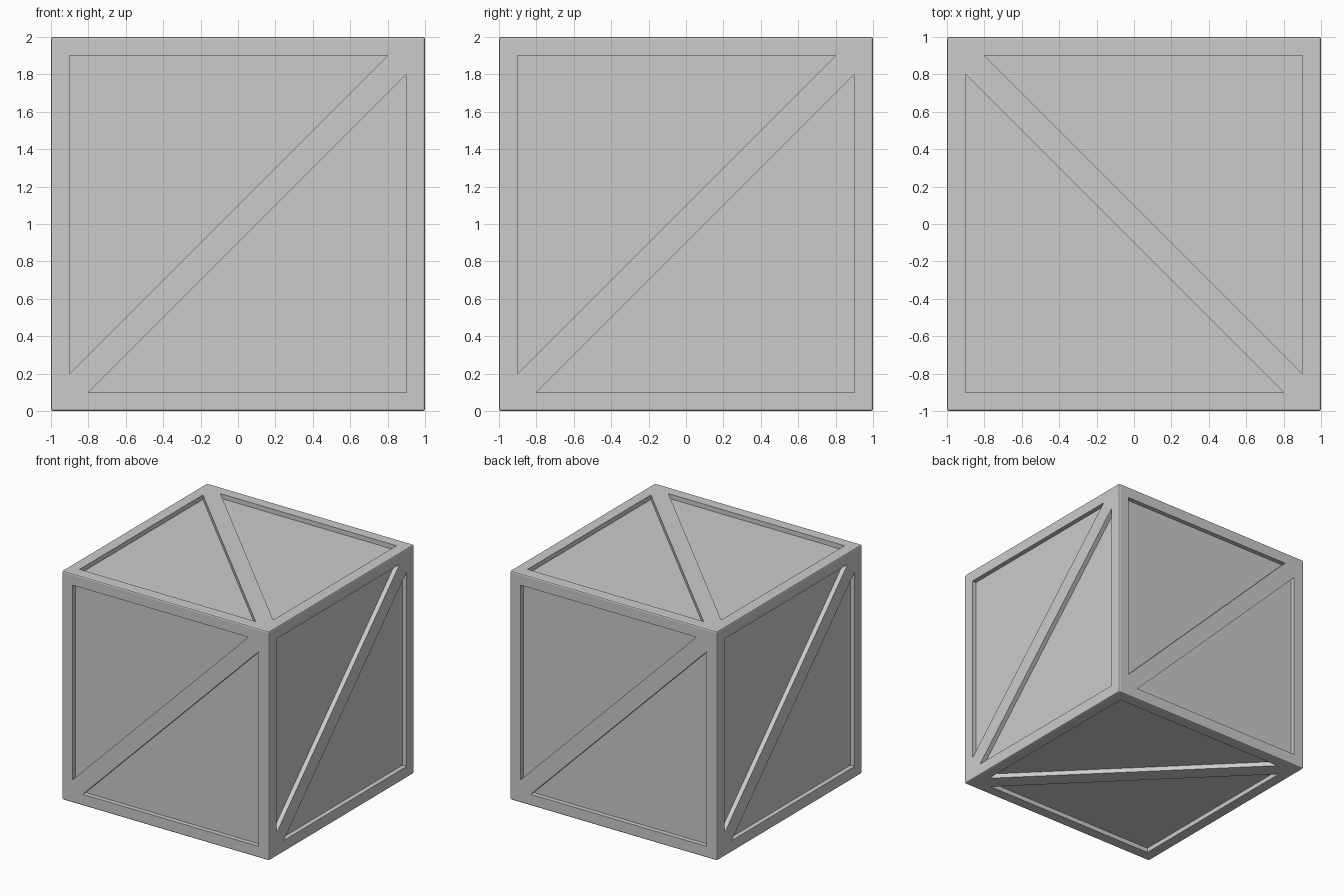
import bpy, bmesh
from mathutils import Matrix, Vector
from math import radians

if "Cube" in bpy.data.objects:
    bpy.data.objects.remove(bpy.data.objects["Cube"])

DEPTH = 0.04   # recess of the panels behind the frame
BEVEL = 0.012

# Crate body: a cube with finely bevelled edges
bm = bmesh.new()
bmesh.ops.create_cube(bm, size=2)
bmesh.ops.bevel(bm, geom=bm.edges[:], offset=BEVEL, segments=2, profile=0.5, affect='EDGES')
mesh = bpy.data.meshes.new("crate")
bm.to_mesh(mesh)
bm.free()
crate = bpy.data.objects.new("crate", mesh)
crate.location.z = 1
bpy.context.collection.objects.link(crate)

# Triangular recesses, leaving border boards and a diagonal brace on each side
triangles = [[(-0.9, -0.8), (0.8, 0.9), (-0.9, 0.9)],
             [(-0.8, -0.9), (0.9, -0.9), (0.9, 0.8)]]


def add_prism(bm, tri, rot):
    near = [bm.verts.new(rot @ Vector((x, -1.1, z))) for x, z in tri]
    far = [bm.verts.new(rot @ Vector((x, DEPTH - 1, z))) for x, z in tri]
    bm.faces.new(near)
    bm.faces.new(far[::-1])
    for i in range(3):
        j = (i + 1) % 3
        bm.faces.new((near[j], near[i], far[i], far[j]))


# Four sides by turning about z; top and bottom have the brace from -x+y to +x-y
sides = [Matrix.Rotation(radians(90 * k), 3, 'Z') for k in range(4)]
quarter = Matrix.Rotation(radians(90), 3, 'Y')
top = Matrix.Rotation(radians(-90), 3, 'X') @ quarter
bottom = Matrix.Rotation(radians(90), 3, 'X') @ quarter.transposed() @ quarter
ends = [top, Matrix.Rotation(radians(180), 3, 'X') @ top @ quarter]
# pick for each end the turn that puts the brace on the x = -y diagonal
ends = []
for angle in (-90, 90):
    for turn in (0, 90):
        m = Matrix.Rotation(radians(angle), 3, 'X') @ Matrix.Rotation(radians(turn), 3, 'Y')
        d = m @ Vector((1, 0, 1))
        if d.x * d.y < 0:
            ends.append(m)

bm = bmesh.new()
for rot in sides + ends:
    for tri in triangles:
        add_prism(bm, tri, rot)
bmesh.ops.recalc_face_normals(bm, faces=bm.faces[:])
cut_mesh = bpy.data.meshes.new("panel_cutter")
bm.to_mesh(cut_mesh)
bm.free()
cutter = bpy.data.objects.new("panel_cutter", cut_mesh)
cutter.location.z = 1
cutter.hide_render = True
bpy.context.collection.objects.link(cutter)

# Cut the recesses and discard the cutter
mod = crate.modifiers.new("recesses", 'BOOLEAN')
mod.operation = 'DIFFERENCE'
mod.solver = 'EXACT'
mod.object = cutter
bpy.context.view_layer.objects.active = crate
crate.select_set(True)
bpy.ops.object.modifier_apply(modifier=mod.name)
bpy.data.objects.remove(cutter)
